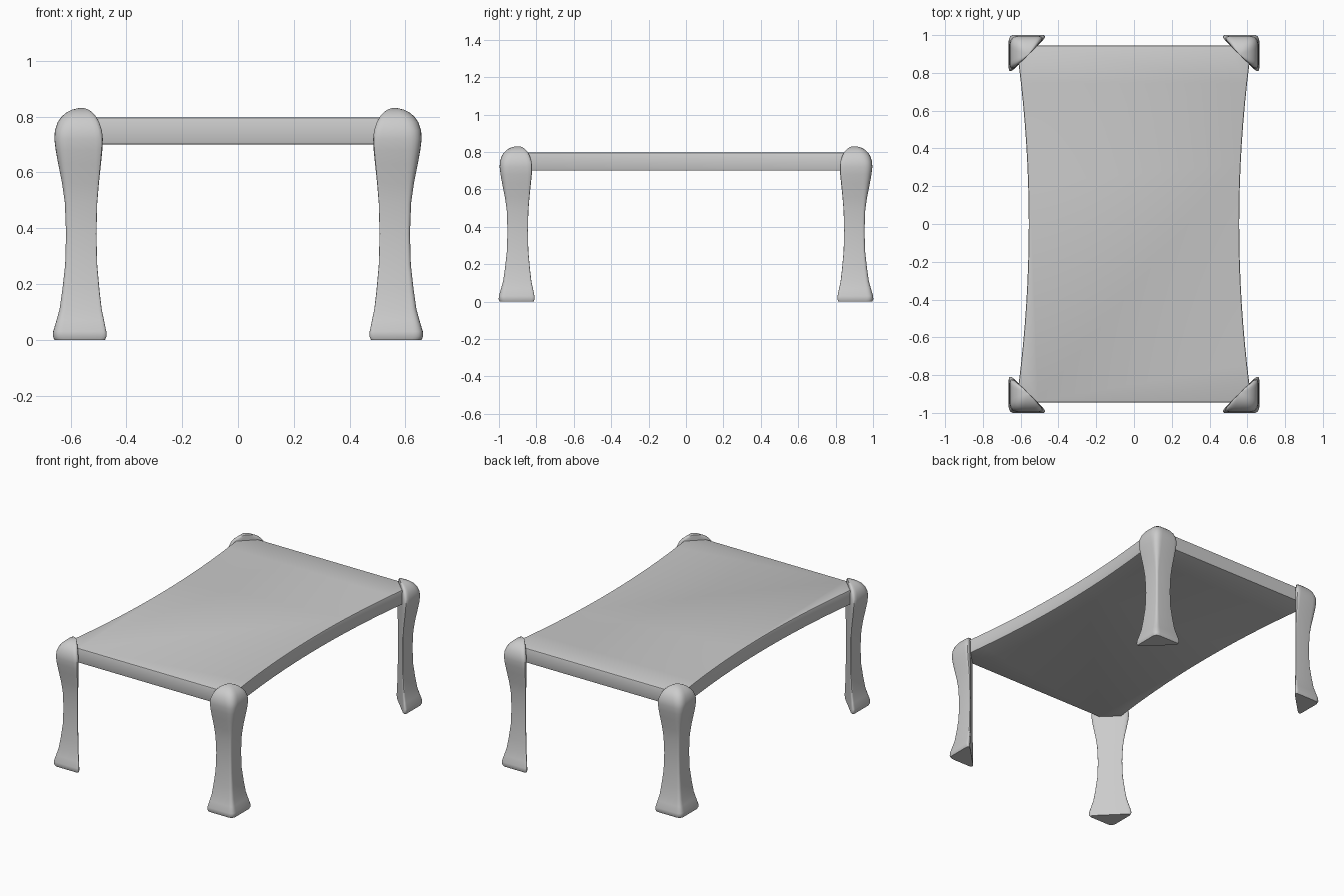
import bpy, bmesh
from mathutils import Vector

if "Cube" in bpy.data.objects:
    bpy.data.objects.remove(bpy.data.objects["Cube"])


def finish(bm, name, angle):
    bmesh.ops.recalc_face_normals(bm, faces=bm.faces[:])
    me = bpy.data.meshes.new(name)
    bm.to_mesh(me)
    bm.free()
    ob = bpy.data.objects.new(name, me)
    bpy.context.collection.objects.link(ob)
    bpy.ops.object.select_all(action='DESELECT')
    ob.select_set(True)
    bpy.context.view_layer.objects.active = ob
    bpy.ops.object.shade_smooth_by_angle(angle=angle)
    return ob


# Tabletop: slab with concave long sides and clipped corners
def make_top():
    n = 16
    side = []
    for i in range(n + 1):
        y = -0.85 + 1.7 * i / n
        side.append((0.557 + 0.054 * (y / 0.85) ** 2, y))
    outline = [(0.513, -0.945)] + side + [(0.513, 0.945)]
    outline += [(-x, -y) for x, y in outline]
    bm = bmesh.new()
    face = bm.faces.new([bm.verts.new((x, y, 0.70)) for x, y in outline])
    ext = bmesh.ops.extrude_face_region(bm, geom=[face])
    verts = [v for v in ext['geom'] if isinstance(v, bmesh.types.BMVert)]
    bmesh.ops.translate(bm, vec=(0, 0, 0.097), verts=verts)
    rim = [e for e in bm.edges if len({round(v.co.z, 3) for v in e.verts}) == 1]
    bmesh.ops.bevel(bm, geom=rim, offset=0.008, segments=2,
                    profile=0.5, affect='EDGES')
    return finish(bm, "tabletop", 0.5)


# Leg sections: height, half-size of the triangle, corner rounding
SECTIONS = [
    (0.004, 0.100, 0.18), (0.012, 0.105, 0.17), (0.03, 0.104, 0.17),
    (0.07, 0.092, 0.15), (0.11, 0.081, 0.14), (0.18, 0.071, 0.13),
    (0.27, 0.061, 0.12), (0.38, 0.058, 0.12), (0.49, 0.062, 0.13),
    (0.56, 0.072, 0.17), (0.63, 0.086, 0.22), (0.68, 0.095, 0.24),
    (0.72, 0.100, 0.26), (0.75, 0.098, 0.28), (0.78, 0.088, 0.31),
    (0.80, 0.074, 0.33), (0.815, 0.056, 0.35), (0.825, 0.036, 0.37),
    (0.83, 0.014, 0.38),
]


def rounded_triangle(a, f, steps=6):
    tips = [Vector((a, a)), Vector((-a, a)), Vector((a, -a))]
    pts = []
    for i, tip in enumerate(tips):
        p0 = tip.lerp(tips[i - 1], f)
        p2 = tip.lerp(tips[(i + 1) % 3], f)
        for k in range(steps + 1):
            t = k / steps
            pts.append(p0 * (1 - t) ** 2 + tip * 2 * t * (1 - t) + p2 * t * t)
    return pts


# Leg: loft of rounded triangles, flat side facing inward, domed head
def make_leg(name, sx, sy):
    bm = bmesh.new()
    rings = []
    for z, a, f in SECTIONS:
        rings.append([bm.verts.new((sx * (0.5585 + p.x), sy * (0.8965 + p.y), z))
                      for p in rounded_triangle(a, f)])
    for lo, hi in zip(rings, rings[1:]):
        for i in range(len(lo)):
            j = (i + 1) % len(lo)
            bm.faces.new((lo[i], lo[j], hi[j], hi[i]))
    bm.faces.new(rings[0])
    bm.faces.new(rings[-1])
    # Sit the foot on the ground
    for v in rings[0]:
        v.co.z = 0.0
    return finish(bm, name, 0.7)


make_top()
for sy, depth in ((-1, "front"), (1, "back")):
    for sx, side in ((-1, "left"), (1, "right")):
        make_leg(f"{depth}_{side}_leg", sx, sy)
